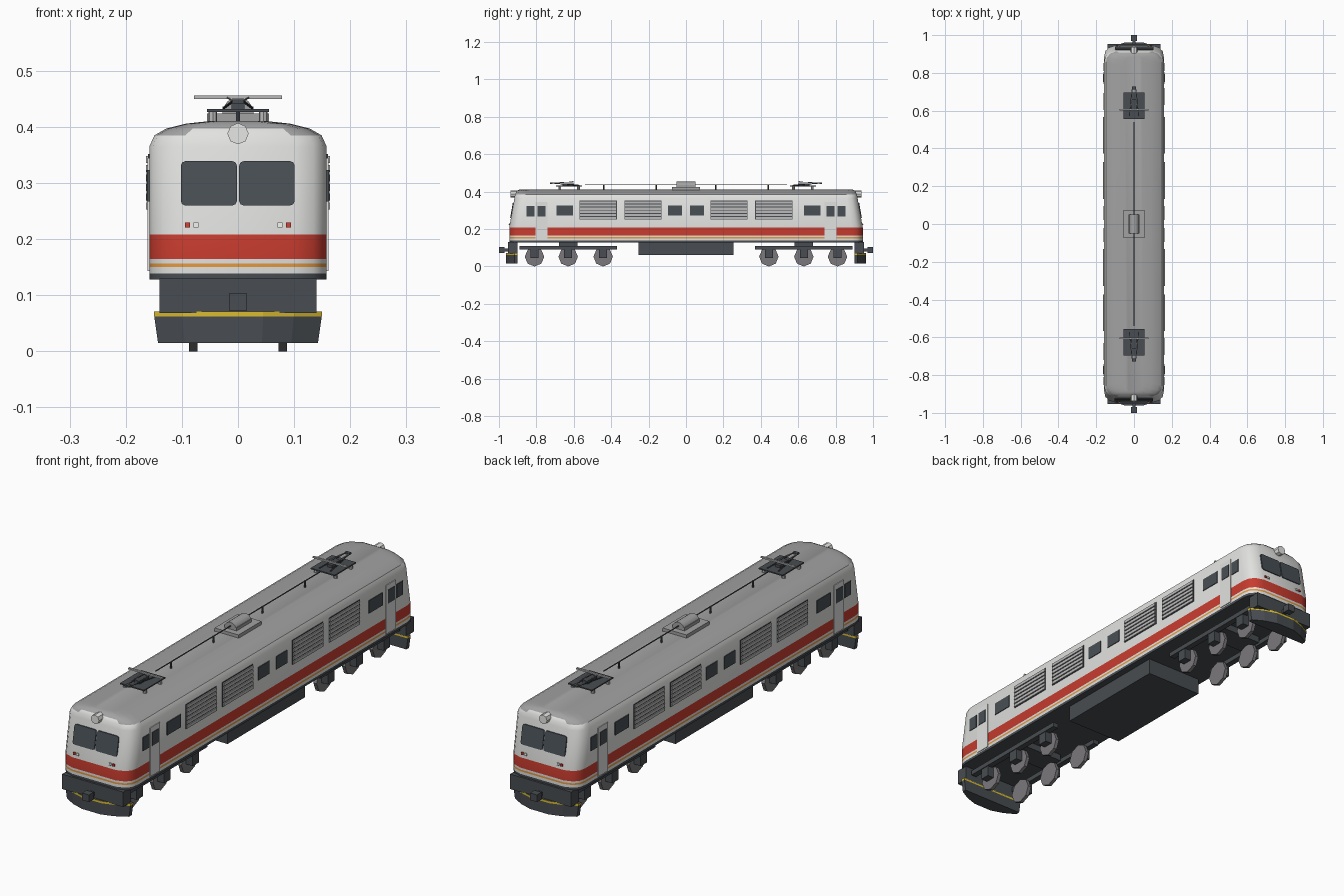
import bpy, bmesh
from mathutils import Vector

if "Cube" in bpy.data.objects:
    bpy.data.objects.remove(bpy.data.objects["Cube"])


def material(name, *rgb):
    m = bpy.data.materials.new(name)
    m.use_nodes = True
    m.diffuse_color = (*rgb, 1)
    m.node_tree.nodes["Principled BSDF"].inputs["Base Color"].default_value = (*rgb, 1)
    return m


WHITE = material("body white", .76, .76, .75)
ROOF = material("roof grey", .36, .36, .36)
RED = material("stripe red", .58, .045, .028)
ORANGE = material("stripe orange", .78, .32, .05)
DARK = material("underframe dark", .065, .073, .082)
GLASS = material("window glass", .065, .078, .09)
YELLOW = material("warning yellow", .7, .5, .03)
STEEL = material("wheel steel", .2, .19, .2)
SLAT = material("louvre grey", .5, .5, .5)
LAMP = material("lamp white", .85, .85, .83)


def finish(name, bm, mats, smooth=None):
    bmesh.ops.recalc_face_normals(bm, faces=bm.faces)
    mesh = bpy.data.meshes.new(name)
    bm.to_mesh(mesh)
    bm.free()
    for m in mats:
        mesh.materials.append(m)
    ob = bpy.data.objects.new(name, mesh)
    bpy.context.collection.objects.link(ob)
    if smooth:
        bpy.ops.object.select_all(action='DESELECT')
        ob.select_set(True)
        bpy.context.view_layer.objects.active = ob
        bpy.ops.object.shade_smooth_by_angle(angle=smooth)
    return ob


def box(name, mat, x, y, z, s=1, bend=None, corner=0):
    """Box from ranges; s=-1 turns it half round, bend slides it onto the sloped cab."""
    bm = bmesh.new()
    bmesh.ops.create_cube(bm, size=1)
    if corner:
        edges = [e for e in bm.edges if abs(e.verts[0].co.y - e.verts[1].co.y) > .5]
    for v in bm.verts:
        v.co = [sum(r) / 2 + c * (r[1] - r[0]) for r, c in zip((x, y, z), v.co)]
    if corner:
        bmesh.ops.bevel(bm, geom=edges, offset=corner, segments=2, affect='EDGES', profile=.5)
    for v in bm.verts:
        if bend:
            v.co.y -= bend(v.co.z)
        v.co.x *= s
        v.co.y *= s
    return finish(name, bm, [mat])


def rod(name, mat, a, b, r, sides=8, smooth=None):
    a, b = Vector(a), Vector(b)
    bm = bmesh.new()
    bmesh.ops.create_cone(bm, cap_ends=True, segments=sides, radius1=r, radius2=r, depth=(b - a).length)
    turn = (b - a).to_track_quat('Z', 'Y')
    for v in bm.verts:
        v.co = turn @ v.co + (a + b) / 2
    return finish(name, bm, [mat], smooth)


def loft(name, rings, mats, rule, smooth=None):
    bm = bmesh.new()
    loops = [[bm.verts.new(p) for p in ring] for ring in rings]
    n = len(loops[0])
    for lo, hi in zip(loops, loops[1:]):
        for i in range(n):
            j = (i + 1) % n
            bm.faces.new((lo[i], lo[j], hi[j], hi[i]))
    bm.faces.new(loops[0])
    bm.faces.new(loops[-1])
    bmesh.ops.recalc_face_normals(bm, faces=bm.faces)
    for f in bm.faces:
        f.material_index = mats.index(rule(f.calc_center_median().z, f.normal.z))
    return finish(name, bm, mats, smooth)


# Body shell: plan outline with rounded corners at each height
def cab_end(z):
    return .945 - max(0, z - .21) * .177


def outline(z, hw, end):
    inner = min(.1, hw * .63)
    w = hw - inner
    quarter = [(inner, end), (inner + w * .6, end - .012), (inner + w * .9, end - .032), (hw, end - .06)]
    right = quarter[::-1] + [] 
    half = right + [(-x, y) for x, y in quarter]
    return [(x, y, z) for x, y in half] + [(-x, -y, z) for x, y in half]


levels = [(z, .158, cab_end(z)) for z in (.128, .139, .15, .157, .165, .208, .365)]
levels += [(.385, .149, .914), (.397, .128, .909), (.406, .092, .902), (.411, .045, .89)]


def livery(z, up):
    if z < .139:
        return DARK
    if up > .5:
        return ROOF
    if .15 < z < .157:
        return ORANGE
    return RED if .165 < z < .208 else WHITE


loft("body_shell", [outline(*lv) for lv in levels], [WHITE, ROOF, RED, ORANGE, DARK], livery, .6)

SIDE = (.155, .161)
for s in (1, -1):
    # Side windows, doors and louvres
    for a, b in ((-.693, -.603), (-.096, -.022), (.022, .096), (.63, .72)):
        box("side_window", GLASS, SIDE, (a, b), (.272, .325), s)
    for e in (1, -1):
        def span(a, b):
            return tuple(sorted((a * e, b * e)))
        box("cab_door", WHITE, SIDE, span(.74, .805), (.143, .345), s)
        box("door_window", GLASS, (.155, .163), span(.752, .795), (.267, .323), s)
        box("cab_side_window", GLASS, SIDE, span(.811, .853), (.267, .323), s)
        for a in (.13, .37):
            box("louvre_back", DARK, (.155, .16), span(a, a + .2), (.25, .352), s)
            for i in range(6):
                z = .2525 + i * .0167
                box("louvre_slat", SLAT, (.155, .164), span(a + .003, a + .197), (z, z + .0125), s)

    # Cab face
    for a, b in ((-.102, -.002), (.002, .101)):
        box("windscreen", GLASS, (a, b), (-.004, .004), (.26, .339), s, cab_end, .008)
    for x in (-.09, .09):
        box("tail_lamp", RED, (x - .0045, x + .0045), (-.005, .004), (.221, .23), s, cab_end)
        m = x * .83
        box("marker_lamp", LAMP, (m - .0045, m + .0045), (-.005, .004), (.221, .23), s, cab_end)
    rod("headlight", LAMP, (0, -.9 * s, .388), (0, -.938 * s, .388), .019)

    # Buffer beam, coupler and plough
    box("buffer_beam", DARK, (-.14, .14), (-.953, -.9), (.068, .13), s)
    box("coupler_shank", DARK, (-.009, .009), (-.975, -.94), (.08, .096), s)
    box("coupler_head", DARK, (-.016, .016), (-1, -.97), (.073, .103), s)
    plan = [(.15, .9), (.15, .918), (.1, .945), (.045, .962)]
    plan += [(-x, y) for x, y in plan[::-1]]
    rings = [[(x * k * s, -y * s, z) for x, y in plan] for z, k in ((.015, .95), (.062, .995), (.071, 1))]
    loft("plough", rings, [DARK, YELLOW], lambda z, up: YELLOW if .0615 < z < .0705 and up < .9 else DARK)

    # Bogies: wheels, axle boxes and side frames
    for x in (-1, 1):
        fx = sorted((.095 * x, .12 * x))
        box("bogie_frame", DARK, fx, (-.89, -.37), (.09, .11), s)
        for y in (-.81, -.63, -.443):
            rod("wheel", STEEL, (.072 * x, y * s, .052), (.087 * x, y * s, .052), .052)
            box("axle_box", DARK, sorted((.087 * x, .117 * x)), (y - .021, y + .021), (.045, .092), s)
    box("bogie_bolster", DARK, (-.095, .095), (-.68, -.58), (.1, .13), s)

    # Pantograph
    box("pantograph_base", DARK, (-.055, .055), (-.695, -.555), (.427, .432), s)
    for x in (-.045, .045):
        for y in (-.675, -.575):
            rod("base_insulator", SLAT, (x, y * s, .405), (x, y * s, .428), .008)
        side = x / .045
        rod("lower_arm", DARK, (.025 * side, -.57 * s, .434), (.009 * side, -.72 * s, .446), .0025, 6)
        rod("upper_arm", SLAT, (.009 * side, -.72 * s, .446), (.018 * side, -.605 * s, .452), .002, 6)
    box("pantograph_knuckle", DARK, (-.011, .011), (-.727, -.713), (.442, .449), s)
    box("pantograph_drive", DARK, (-.012, .012), (-.66, -.6), (.432, .443), s)
    box("contact_strip", SLAT, (-.078, .078), (-.609, -.601), (.45, .456), s)

    # Roof cable posts
    for y in (-.44, -.16):
        rod("cable_post", DARK, (0, y * s, .408), (0, y * s, .438), .004, 6)

# Roof cable and central roof unit
rod("roof_cable", DARK, (0, -.54, .437), (0, .54, .437), .0025, 6)
box("roof_unit_base", ROOF, (-.055, .055), (-.075, .075), (.405, .424))
box("roof_unit", ROOF, (-.028, .028), (-.05, .05), (.424, .436))
rod("roof_unit_drum", ROOF, (0, -.05, .426), (0, .05, .426), .027, 16, .6)

# Underfloor equipment
box("equipment_box", DARK, (-.13, .13), (-.254, .254), (.06, .13))
